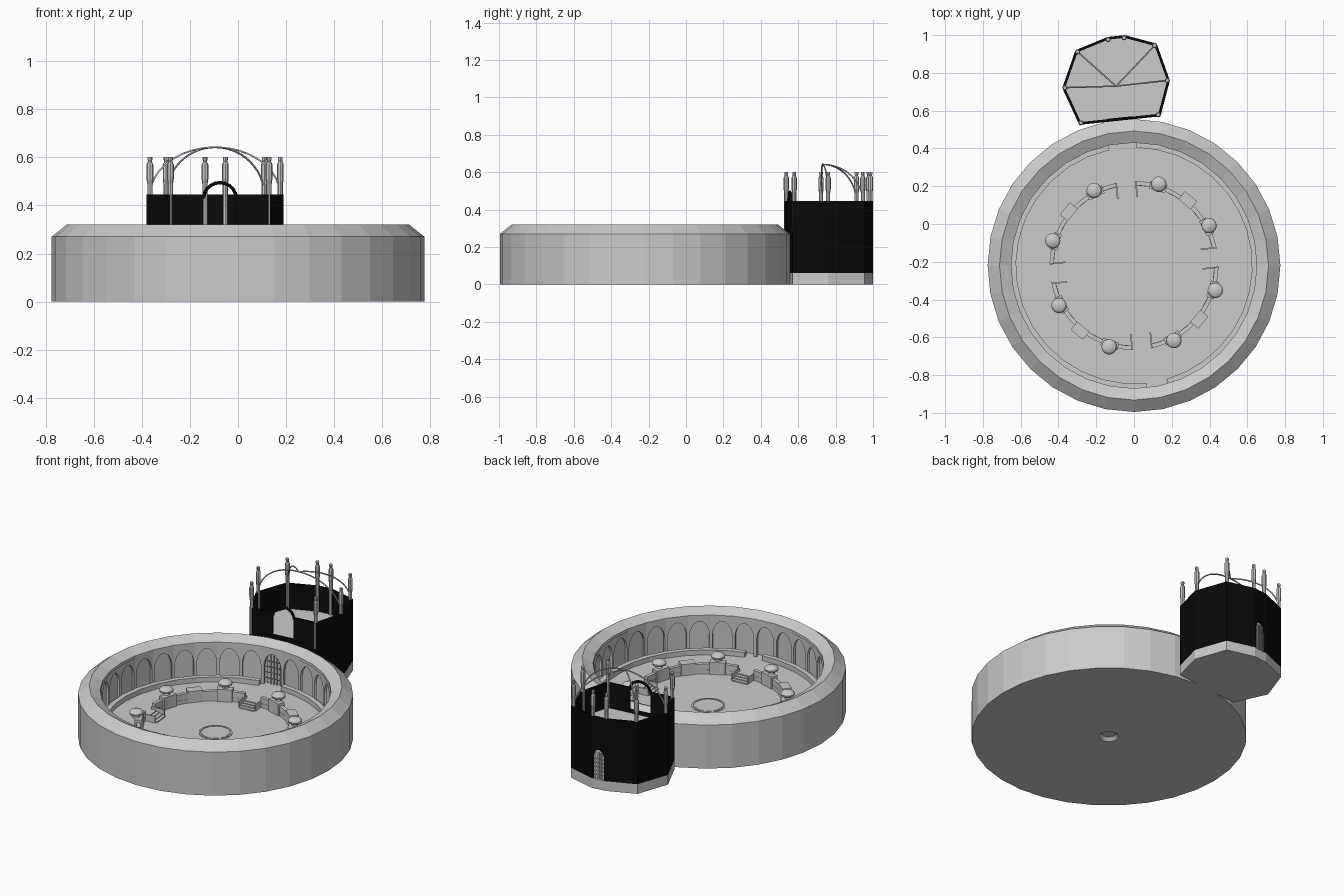
import bpy, bmesh
from math import sin, cos, pi, radians, tan, atan2
from mathutils import Vector, Matrix

if "Cube" in bpy.data.objects:
    bpy.data.objects.remove(bpy.data.objects["Cube"])

C = Vector((0, -0.22, 0))            # arena centre
Z = Vector((0, 0, 1))
black = bpy.data.materials.new("black_stone")
black.diffuse_color = (0.003, 0.003, 0.003, 1)
black.use_nodes = True
black.node_tree.nodes["Principled BSDF"].inputs["Base Color"].default_value = black.diffuse_color


def finish(name, bm, mat=None):
    bmesh.ops.remove_doubles(bm, verts=bm.verts, dist=1e-5)
    bmesh.ops.recalc_face_normals(bm, faces=bm.faces)
    me = bpy.data.meshes.new(name)
    bm.to_mesh(me)
    bm.free()
    ob = bpy.data.objects.new(name, me)
    bpy.context.collection.objects.link(ob)
    if mat:
        me.materials.append(mat)
    return ob


def lathe(bm, profile, n, centre):
    vs = [bm.verts.new((r, 0, z)) for r, z in profile]
    es = [bm.edges.new(p) for p in zip(vs, vs[1:])]
    out = bmesh.ops.spin(bm, geom=vs + es, cent=(0, 0, 0), axis=(0, 0, 1),
                         angle=2 * pi, steps=n, use_duplicate=False)
    new = {v for e in es for f in e.link_faces for v in f.verts}
    stack = list(new)                # collect the freshly spun island
    while stack:
        for e in stack.pop().link_edges:
            for v in e.verts:
                if v not in new:
                    new.add(v)
                    stack.append(v)
    bmesh.ops.translate(bm, verts=list(new), vec=centre)
    bmesh.ops.remove_doubles(bm, verts=list(new), dist=1e-5)


def panel(bm, pts, origin, u, w, thick, v=Z):
    """Extrude the outline pts, drawn in the u/v plane, by thick along w."""
    f = bm.faces.new([bm.verts.new(origin + u * a + v * b) for a, b in pts])
    out = bmesh.ops.extrude_face_region(bm, geom=[f], use_keep_orig=True)
    bmesh.ops.translate(bm, vec=w * thick,
                        verts=[g for g in out["geom"] if isinstance(g, bmesh.types.BMVert)])


def rect(a0, a1, b0, b1):
    return [(a0, b0), (a1, b0), (a1, b1), (a0, b1)]


def arched(h, z0, z1, o, spring, tip, n=5):
    """Wall outline of half width h with a pointed opening of half width o."""
    arc = [(o * cos(i / n * pi / 2) ** 1.0 if i < n else 0,
            spring + (tip - spring) * sin(i / n * pi / 2) ** 1.15) for i in range(n + 1)]
    side = [(-a, b) for a, b in arc[:-1]]
    return ([(-h, z0), (-h, z1), (h, z1), (h, z0), (o, z0)] + arc + side[::-1] + [(-o, z0)])


def sector(bm, r0, r1, a0, a1, z0, z1, n):
    ang = [radians(a0 + (a1 - a0) * i / n) for i in range(n + 1)]
    pts = [(r1 * cos(a), r1 * sin(a)) for a in ang] + [(r0 * cos(a), r0 * sin(a)) for a in reversed(ang)]
    panel(bm, pts, C + Z * z0, Vector((1, 0, 0)), Z, z1 - z0, Vector((0, 1, 0)))


def polar(deg):
    a = radians(deg)
    return Vector((cos(a), sin(a), 0)), Vector((-sin(a), cos(a), 0))


def tube(name, paths, r, mat=None):
    cu = bpy.data.curves.new(name, 'CURVE')
    cu.dimensions = '3D'
    cu.bevel_depth, cu.bevel_resolution, cu.use_fill_caps = r, 1, True
    for p in paths:
        s = cu.splines.new('POLY')
        s.points.add(len(p) - 1)
        for pt, co in zip(s.points, p):
            pt.co = (*co, 1)
    ob = bpy.data.objects.new(name, cu)
    bpy.context.collection.objects.link(ob)
    if mat:
        cu.materials.append(mat)
    bpy.ops.object.select_all(action='DESELECT')
    ob.select_set(True)
    bpy.context.view_layer.objects.active = ob
    bpy.ops.object.convert(target='MESH')


# arena body: outer wall, sloped rim, terrace, pit and the hollow underneath
bm = bmesh.new()
lathe(bm, [(0, .018), (.035, .018), (.055, 0), (.775, 0), (.775, .27), (.712, .32), (.65, .29),
           (.65, .272), (.69, .272), (.69, .055), (.425, .055), (.425, .03), (0, .03)], 32, C)
finish("arena_body", bm)

# ring of pointed arches
bm = bmesh.new()
for k in range(32):
    out, side = polar((k + .5) * 11.25)
    panel(bm, arched(.655 * tan(pi / 32), .055, .28, .055, .17, .25), C + out * .652, side, out, .014)
finish("arcade", bm)

# bench under the arches, open at the front and the back
bm = bmesh.new()
for a0, a1 in ((102, 276), (286, 449)):
    sector(bm, .625, .655, a0, a1, .055, .085, 16)
finish("bench", bm)

# lattice gate in the arcade, in line with the tower door
out, side = polar(95.625)
bars = [[C + out * .67 + side * u + Z * .055, C + out * .67 + side * u + Z * .24]
        for u in (-.04, -.02, 0, .02, .04)]
bars += [[C + out * .67 - side * .055 + Z * z, C + out * .67 + side * .055 + Z * z]
         for z in (.09, .125, .16, .195)]
tube("arena_gate", bars, .0025)

# pit edge: parapets, blocks, pedestals with bowls, stairs
para, blocks, bowls, stairs = (bmesh.new() for _ in range(4))
for q in range(4):
    g = 5.5 + 90 * q
    sector(para, .425, .447, g + 7, g + 83, .03, .09, 14)
    for s in (22.5, 67.5):
        sector(para, .415, .457, g + s - 6, g + s + 6, .03, .105, 3)
        out, side = polar(g + s)
        lathe(bowls, [(0, .1), (.022, .1), (.018, .112), (.038, .122), (.041, .134),
                      (.032, .145), (.016, .151), (0, .153)], 14, C + out * .45)
    out, side = polar(g + 45)
    panel(blocks, rect(-.042, .042, .03, .1), C + out * .42, side, out, .055)
    out, side = polar(g)
    for i in range(4):
        panel(stairs, rect(-.048, .048, .028, .055 - i * .006), C + out * (.41 - i * .02), side, out, .02)
    for s in (-1, 1):
        panel(stairs, rect(s * .052 - .004, s * .052 + .004, .03, .07), C + out * .36, side, out, .085)
for n, b in (("parapet", para), ("parapet_blocks", blocks), ("bowls", bowls), ("pit_stairs", stairs)):
    finish(n, b)

# round medallion in the pit floor
bm = bmesh.new()
lathe(bm, [(.085, .03), (.085, .034), (.095, .034), (.095, .03)], 24, C)
lathe(bm, [(0, .033), (.08, .033), (.08, .03)], 24, C)
finish("floor_medallion", bm)

# tower plan, starting at the front left corner and going clockwise
plan = [Vector((x, y, 0)) for x, y in ((-.29, .525), (-.38, .72), (-.31, .92), (-.14, .99),
                                       (-.05, 1.0), (.12, .955), (.19, .76), (.14, .57))]
T = Vector((-.095, .76, 0))
X, Y = Vector((1, 0, 0)), Vector((0, 1, 0))
for name, z0, z1 in (("tower_base", 0, .06), ("tower_floor", .26, .29)):
    bm = bmesh.new()
    s = .99 if z0 else 1
    panel(bm, [(T.x + (p.x - T.x) * s, T.y + (p.y - T.y) * s) for p in plan], Z * z0, X, Z, z1 - z0, Y)
    finish(name, bm)

# tower walls: the back one has an arched gateway, the front one a doorway
bm = bmesh.new()
for i, a in enumerate(plan):
    b = plan[(i + 1) % 8]
    u = (b - a).normalized()
    h = (b - a).length / 2
    mid = (a + b) / 2
    w = Vector((u.y, -u.x, 0))       # inward
    if i == 3:
        panel(bm, arched(h, .06, .445, .037, .19, .245), mid, u, w, .014)
        gate_mid, gate_u, gate_w = mid, u, w
    elif i == 7:
        door_mid, door_u = mid, u
        panel(bm, rect(-h, -.068, .06, .445), mid, u, w, .014)
        panel(bm, rect(.068, h, .06, .445), mid, u, w, .014)
        panel(bm, rect(-.068, .068, .06, .31), mid, u, w, .014)
    else:
        panel(bm, rect(-h, h, .06, .445), mid, u, w, .014)
finish("tower_walls", bm, black)

# black hood over the doorway
hood = [door_mid + Y * .008 + door_u * (.068 * cos(t * pi / 10)) + Z * (.43 + .065 * sin(t * pi / 10))
        for t in range(11)]
tube("door_hood", [hood], .008, black)

# back gate: lattice in front of a plain panel
bm = bmesh.new()
panel(bm, rect(-.042, .042, .06, .25), gate_mid + gate_w * .016, gate_u, gate_w, .004)
finish("gate_backing", bm)
g = gate_mid + gate_w * .008
bars = [[g + gate_u * x + Z * .06, g + gate_u * x + Z * .225] for x in (-.024, -.012, 0, .012, .024)]
bars += [[g - gate_u * .036 + Z * z, g + gate_u * .036 + Z * z] for z in (.085, .11, .135, .16, .185)]
tube("tower_gate", bars, .002)

# corner posts
bm = bmesh.new()
for p in plan:
    c = p + (T - p).normalized() * .014
    lathe(bm, [(0, .285), (.011, .285), (.011, .49), (.014, .51), (.014, .57), (.008, .582),
               (.01, .59), (.01, .602), (0, .602)], 8, c)
finish("tower_posts", bm)

# thin ribs rising from four corners to one crown
apex = Vector((-.095, .73, 0))
ribs = []
for i in (1, 2, 5, 6):
    foot = plan[i] + (T - plan[i]).normalized() * .014
    ribs.append([apex + (foot - apex) * cos(t * pi / 24) + Z * (.44 + .202 * sin(t * pi / 24))
                 for t in range(13)])
tube("crown_ribs", ribs, .004)
